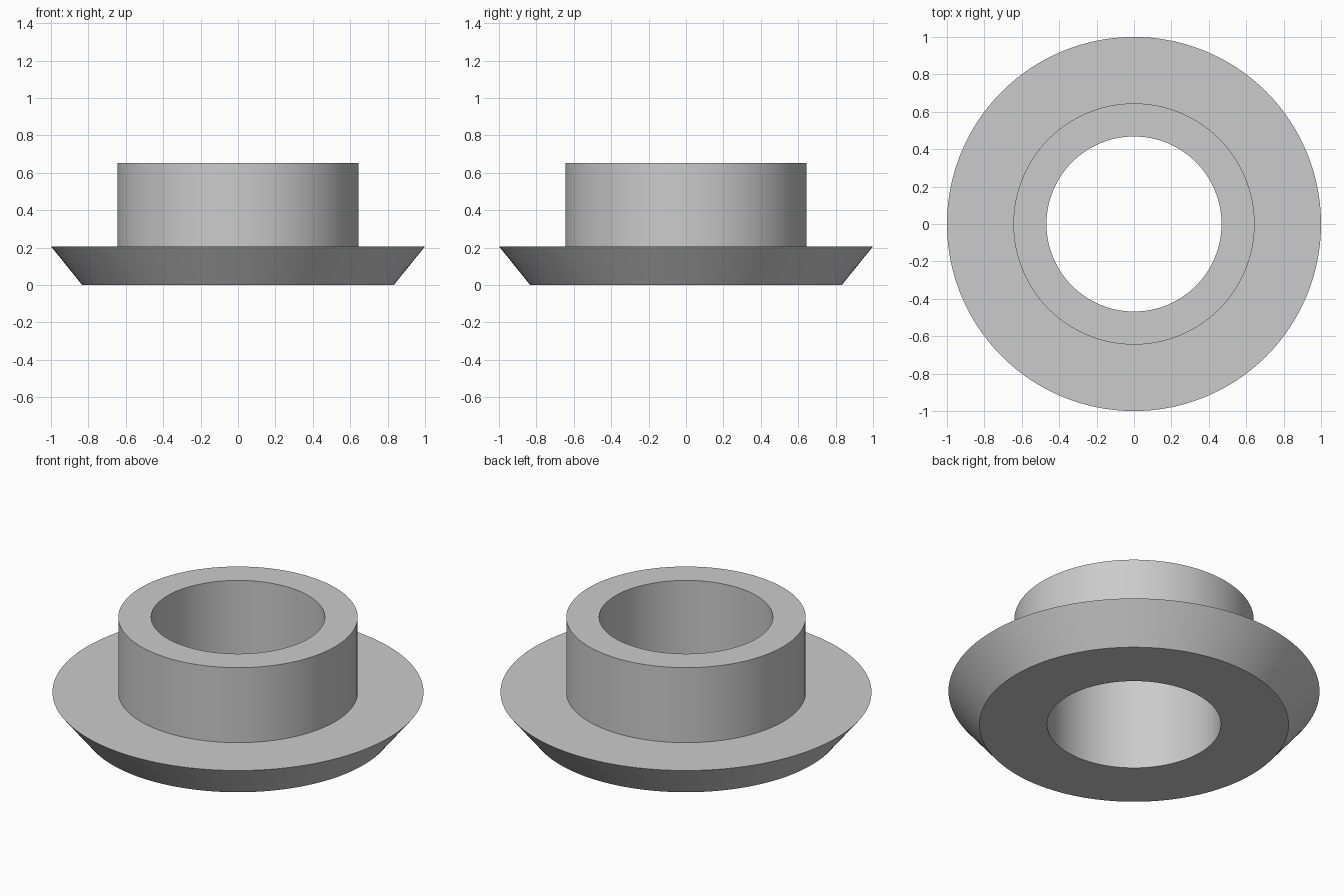
import bpy, bmesh, math

cube = bpy.data.objects.get("Cube")
if cube:
    bpy.data.objects.remove(cube, do_unlink=True)

SEGMENTS = 128

# Plain grey material
grey = bpy.data.materials.new("plain_grey")
grey.use_nodes = True
colour = (0.6, 0.6, 0.6, 1)
grey.diffuse_color = colour
grey.node_tree.nodes["Principled BSDF"].inputs["Base Color"].default_value = colour


def lathe(name, profile, material):
    """Revolve a closed (radius, height) profile around z."""
    bm = bmesh.new()
    rings = []
    for i in range(SEGMENTS):
        a = math.tau * i / SEGMENTS
        rings.append([bm.verts.new((r * math.cos(a), r * math.sin(a), z))
                      for r, z in profile])
    for i, ring in enumerate(rings):
        following = rings[(i + 1) % SEGMENTS]
        for j in range(len(profile)):
            k = (j + 1) % len(profile)
            bm.faces.new((ring[j], following[j], following[k], ring[k]))
    bmesh.ops.recalc_face_normals(bm, faces=bm.faces)
    mesh = bpy.data.meshes.new(name)
    bm.to_mesh(mesh)
    bm.free()
    mesh.materials.append(material)
    obj = bpy.data.objects.new(name, mesh)
    bpy.context.collection.objects.link(obj)
    bpy.ops.object.select_all(action="DESELECT")
    obj.select_set(True)
    bpy.context.view_layer.objects.active = obj
    bpy.ops.object.shade_smooth_by_angle(angle=math.radians(30))
    return obj


# Bevelled flange, upright collar and through bore in one solid
BORE, COLLAR, FLANGE, BASE = 0.468, 0.645, 1.0, 0.833
FLANGE_TOP, COLLAR_TOP = 0.207, 0.653
lathe("flanged_bushing", [
    (BORE, 0), (BASE, 0), (FLANGE, FLANGE_TOP),
    (COLLAR, FLANGE_TOP), (COLLAR, COLLAR_TOP), (BORE, COLLAR_TOP),
], grey)
